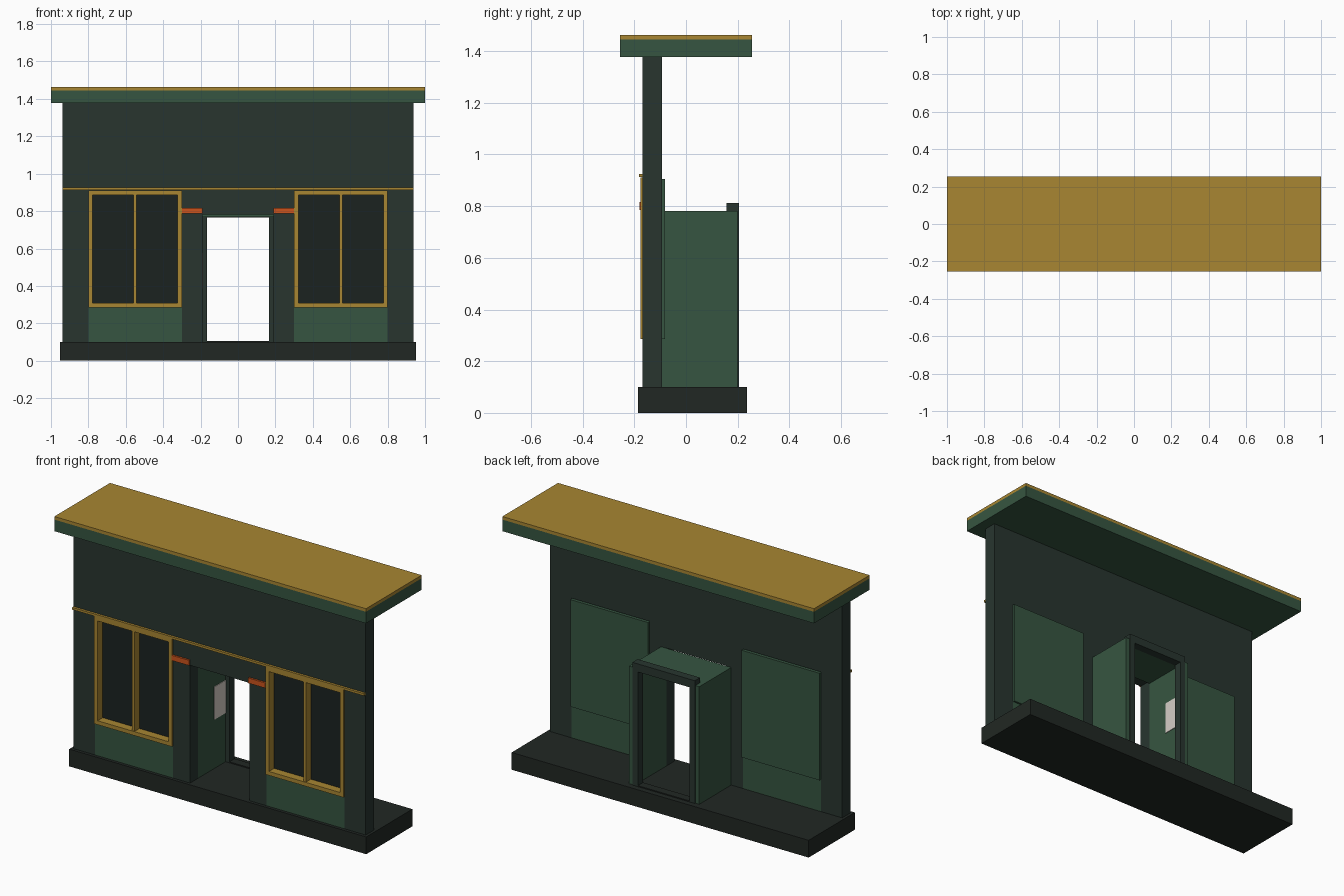
import bpy, bmesh
from mathutils import Matrix, Vector

if "Cube" in bpy.data.objects:
    bpy.data.objects.remove(bpy.data.objects["Cube"])


def material(name, hex_code):
    srgb = [int(hex_code[i:i + 2], 16) / 255 for i in (0, 2, 4)]
    lin = [c / 12.92 if c <= 0.04045 else ((c + 0.055) / 1.055) ** 2.4 for c in srgb]
    m = bpy.data.materials.new(name)
    m.diffuse_color = (*lin, 1)
    m.use_nodes = True
    m.node_tree.nodes["Principled BSDF"].inputs["Base Color"].default_value = m.diffuse_color
    return m


WALL = material("dark_green_paint", "28352F")
GREEN = material("green_paint", "365541")
GOLD = material("gold_trim", "A88632")
ORANGE = material("orange_paint", "CC541C")
GLASS = material("dark_glass", "1B2220")
STONE = material("dark_stone", "212723")
PAPER = material("pale_paper", "D6CEC6")


def finish(name, bm, mat, mirror):
    bmesh.ops.recalc_face_normals(bm, faces=bm.faces)
    mesh = bpy.data.meshes.new(name)
    bm.to_mesh(mesh)
    bm.free()
    mesh.materials.append(mat)
    ob = bpy.data.objects.new(name, mesh)
    bpy.context.collection.objects.link(ob)
    if mirror:
        ob.modifiers.new("mirror", 'MIRROR').use_axis = (True, False, False)
    return ob


def boxes(name, mat, *spans, mirror=False):
    """Each span is (x0, x1, y0, y1, z0, z1)."""
    bm = bmesh.new()
    for x0, x1, y0, y1, z0, z1 in spans:
        mid = Vector(((x0 + x1) / 2, (y0 + y1) / 2, (z0 + z1) / 2))
        size = Matrix.Diagonal((x1 - x0, y1 - y0, z1 - z0, 1))
        bmesh.ops.create_cube(bm, size=1, matrix=Matrix.Translation(mid) @ size)
    return finish(name, bm, mat, mirror)


def symmetric_slab(name, mat, half, y0, y1):
    """Extrude an x-z outline, given as its right half, from y0 to y1."""
    outline = half + [(-x, z) for x, z in reversed(half)]
    bm = bmesh.new()
    face = bm.faces.new([bm.verts.new((x, y0, z)) for x, z in outline])
    ext = bmesh.ops.extrude_face_region(bm, geom=[face])
    verts = [v for v in ext["geom"] if isinstance(v, bmesh.types.BMVert)]
    bmesh.ops.translate(bm, verts=verts, vec=(0, y1 - y0, 0))
    return finish(name, bm, mat, False)


# Plinth and roof
boxes("plinth", STONE, (-0.953, 0.953, -0.186, 0.237, 0, 0.1))
boxes("cornice", GREEN, (-1, 1, -0.255, 0.255, 1.378, 1.445))
boxes("cornice_cap", GOLD, (-1, 1, -0.255, 0.255, 1.445, 1.463))

# Facade wall, notched for the doorway and both window bays
symmetric_slab("facade_wall", WALL, [
    (0.19, 0.783), (0.19, 0.1), (0.3, 0.1), (0.3, 0.91),
    (0.8, 0.91), (0.8, 0.1), (0.937, 0.1), (0.937, 1.378)], -0.168, -0.093)
boxes("gold_band", GOLD, (-0.937, 0.937, -0.182, -0.168, 0.912, 0.925))

# Window bays: riser, frame with mullion, glass and back panel
X0, X1, Z0, Z1, T = 0.3, 0.8, 0.285, 0.91, 0.023
F, B = -0.177, -0.125
boxes("stall_riser", GREEN, (X0, X1, -0.168, -0.093, 0.1, Z0), mirror=True)
boxes("window_frame", GOLD,
      (X0, X0 + T, F, B, Z0, Z1), (X1 - T, X1, F, B, Z0, Z1),
      (X0 + T, X1 - T, F, B, Z0, Z0 + T), (X0 + T, X1 - T, F, B, Z1 - T, Z1),
      (0.542, 0.558, F + 0.004, B, Z0 + T, Z1 - T), mirror=True)
boxes("window_glass", GLASS,
      (X0 + T, X1 - T, B - 0.005, B, Z0 + T, Z1 - T), mirror=True)
boxes("window_back_panel", GREEN, (X0, X1, B, -0.082, Z0, Z1 - 0.004), mirror=True)

# Orange plaques beside the doorway
boxes("plaque", ORANGE, (0.19, 0.3, -0.179, -0.168, 0.786, 0.816), mirror=True)

# Recessed porch, rear door frame, threshold and notice
symmetric_slab("porch_shell", GREEN, [
    (0.19, 0.768), (0.19, 0.1), (0.225, 0.1), (0.225, 0.782)], -0.093, 0.2)
symmetric_slab("door_frame", WALL, [
    (0.165, 0.765), (0.165, 0.1), (0.2, 0.1), (0.2, 0.812)], 0.157, 0.205)
boxes("threshold", STONE, (-0.165, 0.165, 0.157, 0.205, 0.1, 0.106))
boxes("notice", PAPER, (-0.19, -0.186, 0.05, 0.155, 0.385, 0.575))
